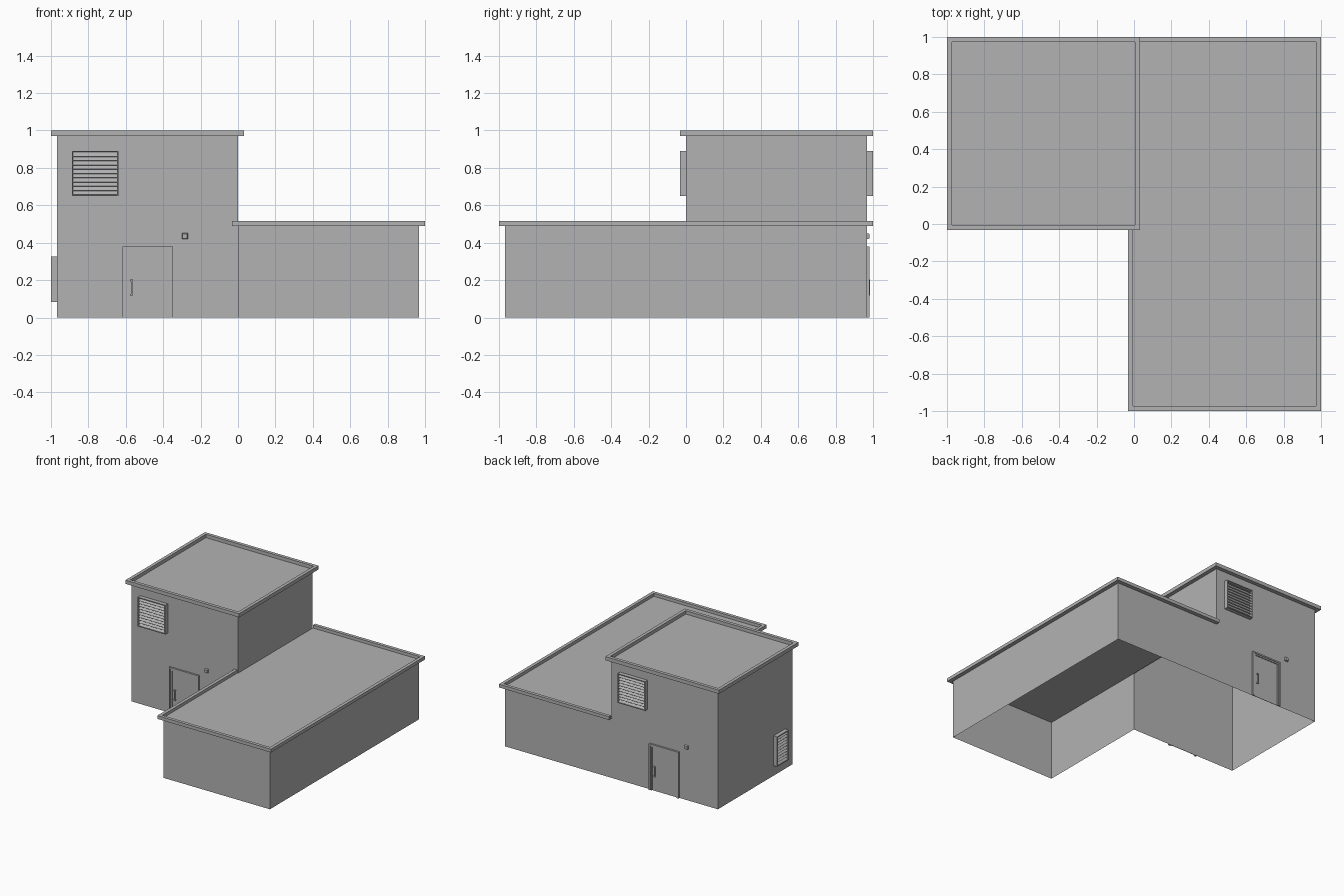
import bpy, bmesh
from math import pi, radians
from mathutils import Matrix, Vector

if "Cube" in bpy.data.objects:
    bpy.data.objects.remove(bpy.data.objects["Cube"])

grey = bpy.data.materials.new("plain_grey")
grey.use_nodes = True
GREY = (0.45, 0.45, 0.45, 1)
grey.diffuse_color = GREY
grey.node_tree.nodes["Principled BSDF"].inputs["Base Color"].default_value = GREY

W = 0.967              # outer wall line
LOW, HIGH = 0.488, 0.97  # roof levels
LIP = 0.006            # parapet overlap past the wall
MID = -W / 2           # tower centre line


def finish(name, bm):
    mesh = bpy.data.meshes.new(name)
    bm.to_mesh(mesh)
    bm.free()
    mesh.materials.append(grey)
    obj = bpy.data.objects.new(name, mesh)
    bpy.context.collection.objects.link(obj)
    return obj


def add_box(bm, size, center, tilt=0):
    m = (Matrix.Translation(center) @ Matrix.Rotation(tilt, 4, 'X')
         @ Matrix.Diagonal((*size, 1)))
    return bmesh.ops.create_cube(bm, size=1, matrix=m)["verts"]


def add_walls(bm, outline, z0, z1):
    for a, b in zip(outline, outline[1:] + outline[:1]):
        bm.faces.new([bm.verts.new((*p, z)) for p, z in
                      ((a, z0), (b, z0), (b, z1), (a, z1))])


def roof(name, x0, x1, y0, y1, z):
    bm = bmesh.new()
    bm.faces.new([bm.verts.new((x, y, z)) for x, y in
                  ((x0, y0), (x1, y0), (x1, y1), (x0, y1))])
    return finish(name, bm)


def parapet(name, outer, inner, z0, z1, closed):
    """Square-section rim swept between an outer and an inner outline."""
    bm = bmesh.new()
    rings = [[bm.verts.new(c) for c in
              ((*o, z0), (*o, z1), (*i, z1), (*i, z0))]
             for o, i in zip(outer, inner)]
    pairs = list(zip(rings, rings[1:]))
    if closed:
        pairs.append((rings[-1], rings[0]))
    else:
        bm.faces.new(rings[0])
        bm.faces.new(rings[-1])
    for a, b in pairs:
        for k in range(4):
            n = (k + 1) % 4
            bm.faces.new((a[k], b[k], b[n], a[n]))
    bmesh.ops.recalc_face_normals(bm, faces=bm.faces)
    return finish(name, bm)


# Open-bottomed wall shell: L-shaped ground storey and tower storey
bm = bmesh.new()
add_walls(bm, [(0, -W), (W, -W), (W, W), (-W, W), (-W, 0), (0, 0)], 0, LOW)
add_walls(bm, [(-W, 0), (0, 0), (0, W), (-W, W)], LOW, HIGH)
bmesh.ops.remove_doubles(bm, verts=bm.verts, dist=0.0001)
finish("walls", bm)

# Roof decks, sunk behind the parapets
E = W + LIP
roof("wing_roof", -LIP, E, -E, E, LOW + 0.002)
roof("tower_roof", -E, LIP, -LIP, E, HIGH + 0.002)

# Parapets
OUT = 1 - W
parapet("tower_parapet",
        [(-1, -OUT), (OUT, -OUT), (OUT, 1), (-1, 1)],
        [(-E, -LIP), (LIP, -LIP), (LIP, E), (-E, E)], HIGH, 1, True)
parapet("wing_parapet",
        [(-OUT, 0), (-OUT, -1), (1, -1), (1, 1), (0, 1)],
        [(-LIP, 0), (-LIP, -E), (E, -E), (E, E), (0, E)], LOW, 0.515, False)


# Wall fittings, modelled facing -y with the wall at y = 0
def vent(name, place, u, z, w, h, slats=10):
    d, t = OUT, 0.006
    bm = bmesh.new()
    for s in (-1, 1):
        add_box(bm, (t, d, h), (u + s * (w - t) / 2, -d / 2, z))
        add_box(bm, (w, d, t), (u, -d / 2, z + s * (h - t) / 2))
    pitch = (h - 2 * t) / slats
    for i in range(slats):
        zi = z - h / 2 + t + (i + 0.5) * pitch
        add_box(bm, (w - t, 0.034, 0.003), (u, -d / 2, zi), radians(45))
    bm.transform(place)
    finish(name, bm)


def door(side, place):
    # stepped frame: tall outer trim and shallow inner stop
    bm = bmesh.new()
    for half, top, t, d in ((0.135, 0.38, 0.012, 0.015), (0.123, 0.368, 0.012, 0.01)):
        for s in (-1, 1):
            add_box(bm, (t, d, top), (s * (half - t / 2), -d / 2, top / 2))
        add_box(bm, (2 * (half - t), d, t), (0, -d / 2, top - t / 2))
    bm.transform(place)
    finish(side + "_door_frame", bm)

    bm = bmesh.new()
    add_box(bm, (0.222, 0.003, 0.356), (0, -0.0015, 0.178))
    bm.transform(place)
    finish(side + "_door_leaf", bm)

    # pull handle: upright bar on two stubs
    bm = bmesh.new()
    add_box(bm, (0.009, 0.006, 0.085), (-0.083, -0.013, 0.16))
    for s in (-1, 1):
        add_box(bm, (0.014, 0.012, 0.009), (-0.087, -0.008, 0.16 + s * 0.038))
    bm.transform(place)
    finish(side + "_door_handle", bm)


def lamp(side, place):
    bm = bmesh.new()
    verts = add_box(bm, (0.032, 0.014, 0.032), (0.2, -0.007, 0.435))
    for v in verts:
        if v.co.y < -0.01:
            v.co.x += 0.004 if v.co.x < 0.2 else -0.004
            v.co.z += 0.004 if v.co.z < 0.435 else -0.004
    bm.transform(place)
    finish(side + "_wall_lamp", bm)


front = Matrix.Translation((MID, 0, 0))
back = Matrix.Translation((MID, W, 0)) @ Matrix.Rotation(pi, 4, 'Z')
side_wall = Matrix.Translation((-W, 0.17, 0)) @ Matrix.Rotation(-pi / 2, 4, 'Z')

for side, place in (("front", front), ("back", back)):
    vent(side + "_vent", place, -0.28, 0.77, 0.25, 0.24)
    door(side, place)
    lamp(side, place)
vent("side_vent", side_wall, 0, 0.205, 0.15, 0.245)
